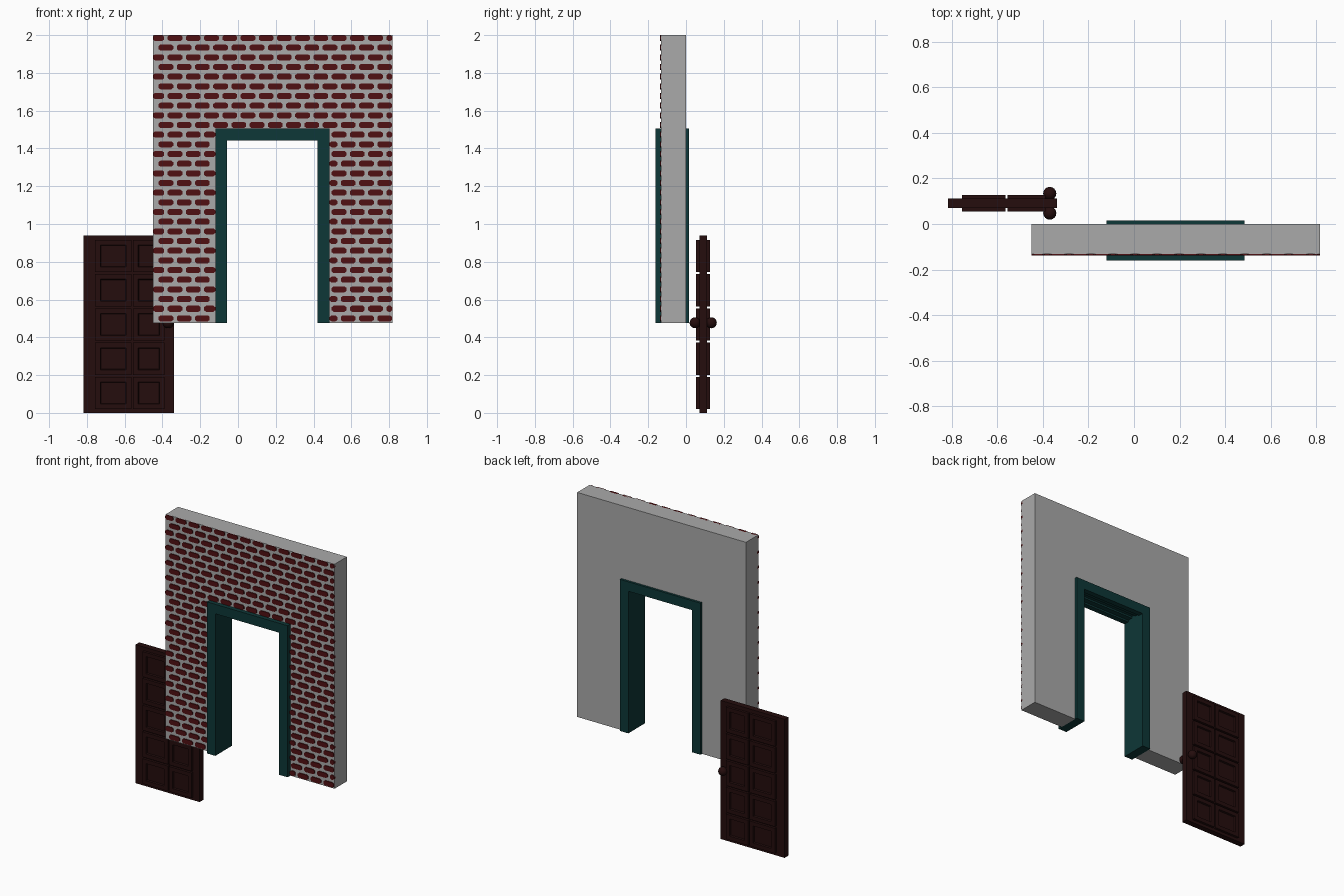
import bpy, bmesh, math
from mathutils import Matrix, Vector

if "Cube" in bpy.data.objects:
    bpy.data.objects.remove(bpy.data.objects["Cube"])


def material(name, rgb):
    m = bpy.data.materials.new(name)
    m.diffuse_color = (*rgb, 1)
    m.use_nodes = True
    m.node_tree.nodes["Principled BSDF"].inputs["Base Color"].default_value = m.diffuse_color
    return m


GREY = material("mortar grey", (0.4, 0.4, 0.4))
RED = material("brick red", (0.08, 0.005, 0.006))
TEAL = material("dark teal", (0.004, 0.038, 0.038))
WOOD = material("dark wood", (0.018, 0.004, 0.004))


def finish(bm, name, mat):
    bmesh.ops.recalc_face_normals(bm, faces=bm.faces)
    me = bpy.data.meshes.new(name)
    bm.to_mesh(me)
    bm.free()
    me.materials.append(mat)
    ob = bpy.data.objects.new(name, me)
    bpy.context.collection.objects.link(ob)
    return ob


def prism(bm, pts, y0, y1):
    """Extrude an (x, z) outline from y0 to y1."""
    f = bm.faces.new([bm.verts.new((x, y0, z)) for x, z in pts])
    ext = bmesh.ops.extrude_face_region(bm, geom=[f])["geom"]
    vs = [v for v in ext if isinstance(v, bmesh.types.BMVert)]
    bmesh.ops.translate(bm, verts=vs, vec=(0, y1 - y0, 0))


def box(bm, x0, x1, y0, y1, z0, z1):
    prism(bm, [(x0, z0), (x1, z0), (x1, z1), (x0, z1)], y0, y1)


def arch(x0, x1, top, a0, a1, inner, base):
    """Outline of a wall or frame with a square doorway."""
    return [(x0, base), (a0, base), (a0, inner), (a1, inner),
            (a1, base), (x1, base), (x1, top), (x0, top)]


BASE, TOP = 0.477, 2.0
WX0, WX1 = -0.45, 0.817
FX0, FX1, FTOP = -0.12, 0.485, 1.505
IX0, IX1, ITOP = -0.058, 0.422, 1.441

# Mortar wall
bm = bmesh.new()
prism(bm, arch(WX0, WX1, TOP, FX0, FX1, FTOP, BASE), -0.132, 0.0)
finish(bm, "wall", GREY)

# Rows of chamfered bricks, clipped to the wall and doorway
bm = bmesh.new()
PITCH_X, PITCH_Z = 0.0965, 0.0512
HALF_W, HALF_H = 0.039, 0.016


def brick(x0, x1, z0, z1):
    if x1 - x0 < 0.012 or z1 - z0 < 0.006:
        return
    c = min(0.01, (x1 - x0) / 3)
    d = min(0.008, (z1 - z0) / 3)
    prism(bm, [(x0 + c, z0), (x1 - c, z0), (x1, z0 + d), (x1, z1 - d),
               (x1 - c, z1), (x0 + c, z1), (x0, z1 - d), (x0, z0 + d)],
          -0.138, -0.12)


for r in range(30):
    zc = 1.985 - r * PITCH_Z
    z0, z1 = max(zc - HALF_H, BASE), min(zc + HALF_H, TOP)
    spans = [(WX0, WX1)] if zc > FTOP else [(WX0, FX0), (FX1, WX1)]
    if zc > FTOP:
        z0 = max(z0, FTOP)
    for i in range(15):
        xc = WX0 + 0.02 + (i + 0.5 * (r % 2)) * PITCH_X
        for a, b in spans:
            brick(max(xc - HALF_W, a), min(xc + HALF_W, b), z0, z1)
finish(bm, "bricks", RED)

# Door frame: front and back casings around a lining with a stepped head
bm = bmesh.new()
for y0, y1, head in ((-0.161, -0.125, ITOP), (-0.125, -0.09, ITOP + 0.012),
                     (-0.09, -0.055, ITOP + 0.024), (-0.055, -0.02, ITOP + 0.012),
                     (-0.02, 0.016, ITOP)):
    prism(bm, arch(FX0, FX1, FTOP, IX0, IX1, head, BASE), y0, y1)
finish(bm, "door_frame", TEAL)

# Door slab
DY = 0.091
bm = bmesh.new()
box(bm, -0.818, -0.338, DY - 0.02, DY + 0.02, 0, 0.94)
finish(bm, "door_slab", WOOD)

# Raised panels with a recessed centre on both faces
bm = bmesh.new()
for x0, x1 in ((-0.756, -0.565), (-0.555, -0.388)):
    for r in range(5):
        z0 = 0.02 + r * 0.1815
        box(bm, x0, x1, DY - 0.037, DY + 0.037, z0, z0 + 0.17)
bm.normal_update()
bmesh.ops.recalc_face_normals(bm, faces=bm.faces)
faces = [f for f in bm.faces if abs(f.normal.y) > 0.9]
bmesh.ops.inset_individual(bm, faces=faces, thickness=0.038, depth=0)
bmesh.ops.inset_individual(bm, faces=faces, thickness=0.004, depth=-0.012)
finish(bm, "door_panels", WOOD)

# Round knobs on both faces with a shared spindle
bm = bmesh.new()
for s in (-1, 1):
    bmesh.ops.create_uvsphere(
        bm, u_segments=16, v_segments=10, radius=0.029,
        matrix=Matrix.Translation((-0.37, DY + s * 0.043, 0.477)))
bmesh.ops.create_cone(
    bm, cap_ends=True, segments=12, radius1=0.013, radius2=0.013, depth=0.08,
    matrix=Matrix.Translation((-0.37, DY, 0.477)) @ Matrix.Rotation(math.pi / 2, 4, 'X'))
knobs = finish(bm, "door_knobs", WOOD)
bpy.context.view_layer.objects.active = knobs
knobs.select_set(True)
bpy.ops.object.shade_smooth_by_angle()
